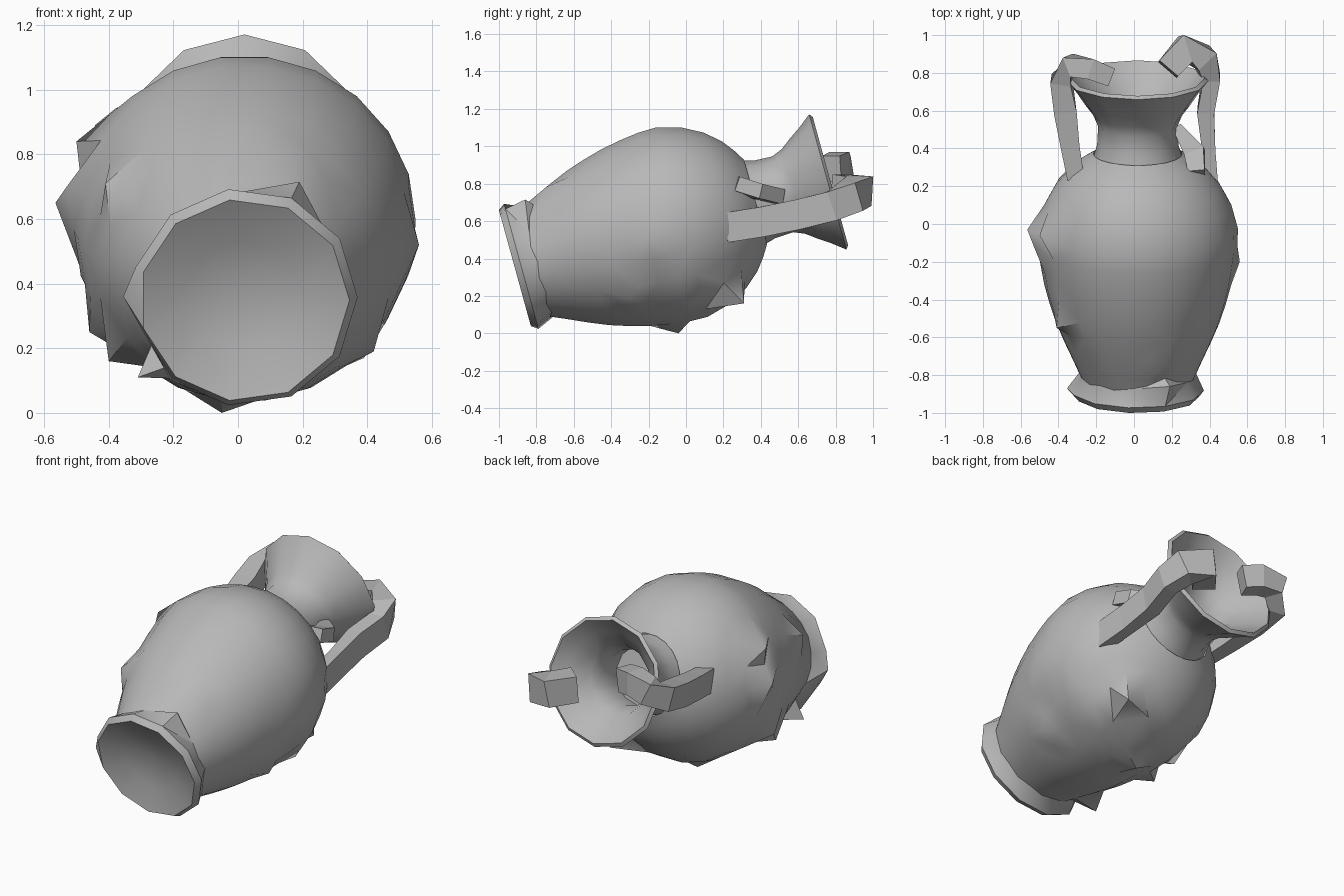
import bpy, bmesh, math
from mathutils import Matrix, Vector

cube = bpy.data.objects.get("Cube")
if cube:
    bpy.data.objects.remove(cube, do_unlink=True)

# Single clay colour
clay = bpy.data.materials.new("grey clay")
clay.use_nodes = True
clay.diffuse_color = (0.48, 0.48, 0.48, 1)
clay.node_tree.nodes["Principled BSDF"].inputs["Base Color"].default_value = (0.48, 0.48, 0.48, 1)

# Vase axis: starts at the foot and rises gently towards the mouth
START = Vector((0.02, -0.91, 0.35))
TILT = math.radians(15.4)
FRAME = Matrix.Translation(START) @ Matrix.Rotation(TILT - math.pi / 2, 4, 'X')


def finish(name, bm, angle=None):
    bmesh.ops.recalc_face_normals(bm, faces=bm.faces)
    mesh = bpy.data.meshes.new(name)
    bm.to_mesh(mesh)
    bm.free()
    mesh.materials.append(clay)
    obj = bpy.data.objects.new(name, mesh)
    bpy.context.collection.objects.link(obj)
    if angle:
        bpy.ops.object.select_all(action='DESELECT')
        obj.select_set(True)
        bpy.context.view_layer.objects.active = obj
        bpy.ops.object.shade_smooth_by_angle(angle=math.radians(angle))


def lathe(name, profile, sides, angle, lumps=()):
    """Revolve (distance, radius) pairs round the axis, then pull single vertices out to lumps."""
    bm = bmesh.new()
    pts = [bm.verts.new((r, 0, t)) for t, r in profile]
    edges = [bm.edges.new(pair) for pair in zip(pts, pts[1:])]
    bmesh.ops.spin(bm, geom=pts + edges, cent=(0, 0, 0), axis=(0, 0, 1),
                   angle=math.tau, steps=sides)
    bmesh.ops.remove_doubles(bm, verts=bm.verts, dist=0.0005)
    bm.transform(FRAME)
    for tip in map(Vector, lumps):
        nearest = min(bm.verts, key=lambda v: (v.co - tip).length)
        nearest.co = tip
    bmesh.ops.triangulate(bm, faces=bm.faces)
    finish(name, bm, angle)


def bar(name, path, widths, height):
    """Sweep a rectangular section along a path."""
    path = [Vector(p) for p in path]
    bm = bmesh.new()
    rings = []
    for i, p in enumerate(path):
        along = (path[min(i + 1, len(path) - 1)] - path[max(i - 1, 0)]).normalized()
        side = along.cross(Vector((0, 0, 1))).normalized()
        up = side.cross(along)
        rings.append([bm.verts.new(p + side * a * widths[i] / 2 + up * b * height / 2)
                      for a, b in ((-1, -1), (1, -1), (1, 1), (-1, 1))])
    for a, b in zip(rings, rings[1:]):
        for k in range(4):
            n = (k + 1) % 4
            bm.faces.new((a[k], a[n], b[n], b[k]))
    bm.faces.new(rings[0])
    bm.faces.new(rings[-1])
    finish(name, bm)


# Dished foot with a ragged edge
lathe("foot", [(0.08, 0), (0.05, 0.18), (-0.005, 0.325), (0.03, 0.35),
               (0.12, 0.31), (0.2, 0.31)], 11, 35,
      [(-0.355, -0.87, 0.36), (0.19, -0.86, 0.715)])

# Rounded belly with chipped lumps
lathe("body", [(0.1, 0.3), (0.18, 0.335), (0.3, 0.39), (0.4, 0.432), (0.5, 0.465),
               (0.61, 0.495), (0.72, 0.515), (0.82, 0.528), (0.92, 0.53), (1.05, 0.495),
               (1.16, 0.435), (1.24, 0.365), (1.29, 0.3), (1.33, 0.235)], 22, 40,
      [(-0.565, -0.03, 0.65), (-0.50, -0.06, 0.84), (-0.53, -0.12, 0.70),
       (-0.41, -0.55, 0.71), (-0.40, -0.30, 0.16), (-0.46, -0.2, 0.25),
       (-0.31, -0.70, 0.11), (0.30, 0.31, 0.16), (-0.05, -0.04, 0.0),
       (0.18, -0.75, 0.78), (0.56, -0.20, 0.52), (0.42, -0.30, 0.19),
       (0.39, 0.0, 0.17), (-0.09, -0.80, 0.73)])

# Open flared neck
lathe("neck", [(1.31, 0.235), (1.38, 0.215), (1.48, 0.21), (1.54, 0.235), (1.6, 0.28),
               (1.66, 0.32), (1.73, 0.375), (1.745, 0.355), (1.66, 0.28), (1.58, 0.2),
               (1.48, 0.16), (1.36, 0.17), (1.36, 0)], 12, 35)

# Angular handles from shoulder to rim
bar("left_handle",
    [(0.41, 0.21, 0.565), (0.395, 0.4, 0.595), (0.38, 0.6, 0.635), (0.41, 0.78, 0.68),
     (0.37, 0.88, 0.73), (0.27, 0.925, 0.76), (0.18, 0.82, 0.77)],
    [0.07, 0.07, 0.09, 0.09, 0.13, 0.15, 0.13], 0.16)
bar("right_handle",
    [(-0.31, 0.25, 0.72), (-0.34, 0.42, 0.75), (-0.365, 0.6, 0.785),
     (-0.385, 0.76, 0.825), (-0.33, 0.84, 0.88), (-0.23, 0.82, 0.9), (-0.13, 0.78, 0.88)],
    [0.09, 0.1, 0.12, 0.11, 0.11, 0.11, 0.1], 0.14)
bar("broken_strut", [(0.33, 0.27, 0.8), (0.32, 0.38, 0.76), (0.23, 0.51, 0.73)],
    [0.09, 0.11, 0.05], 0.08)
